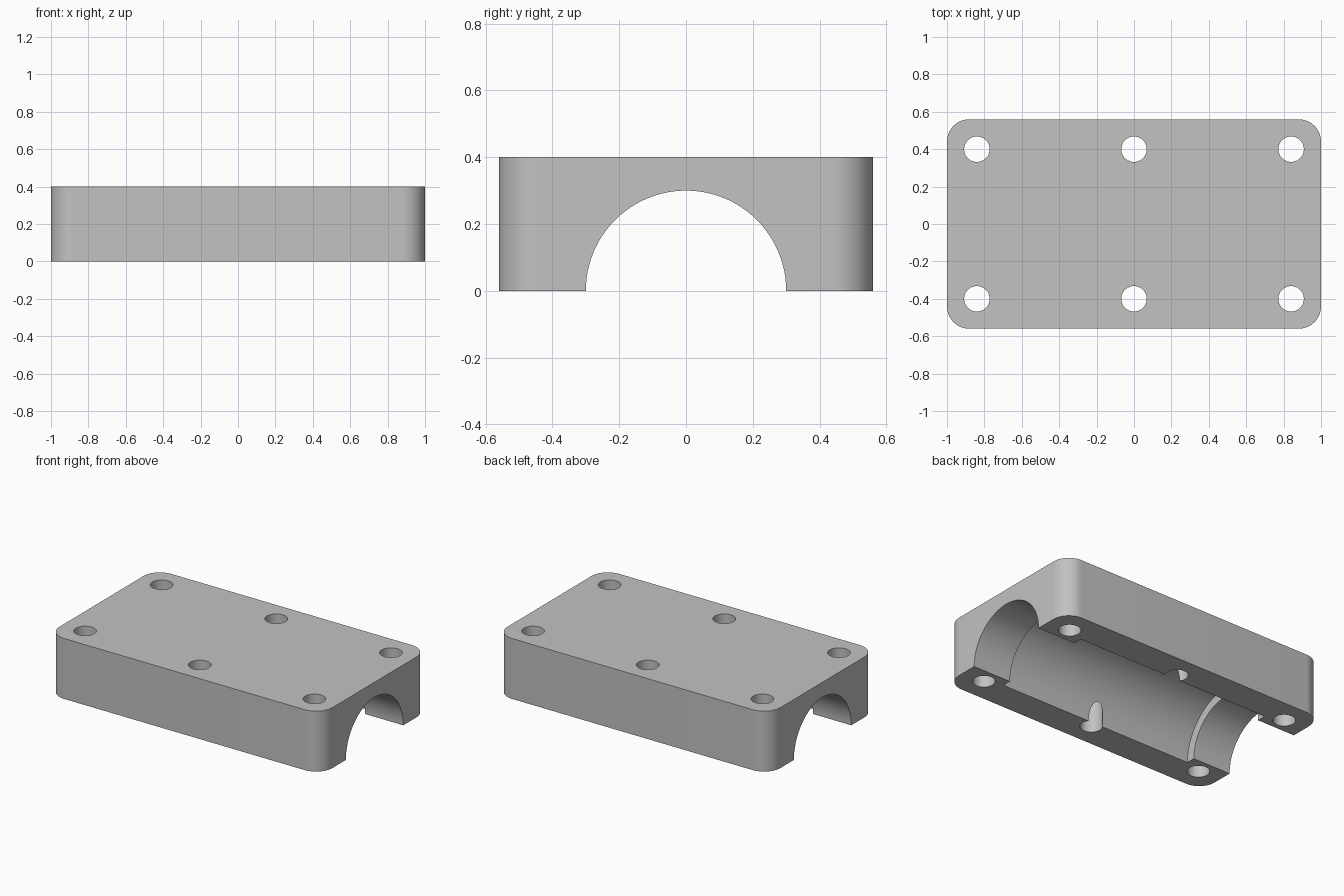
import bpy
import bmesh
import math
from mathutils import Matrix

old = bpy.data.objects.get("Cube")
if old:
    bpy.data.objects.remove(old, do_unlink=True)

LENGTH, DEPTH, HEIGHT = 2.0, 1.12, 0.4
CORNER = 0.12
HOLE_R, HOLE_X, HOLE_Y = 0.068, 0.84, 0.4
END_R, MID_R, MID_HALF = 0.3, 0.36, 0.72

# Plain grey material
grey = bpy.data.materials.new("plain grey")
grey.use_nodes = True
color = (0.54, 0.54, 0.54, 1)
grey.diffuse_color = color
grey.node_tree.nodes["Principled BSDF"].inputs["Base Color"].default_value = color


def make_object(name, bm):
    mesh = bpy.data.meshes.new(name)
    bm.to_mesh(mesh)
    bm.free()
    mesh.materials.append(grey)
    obj = bpy.data.objects.new(name, mesh)
    bpy.context.collection.objects.link(obj)
    return obj


def cylinder(name, radius, length, matrix, segments):
    bm = bmesh.new()
    bmesh.ops.create_cone(bm, cap_ends=True, segments=segments, radius1=radius,
                          radius2=radius, depth=length, matrix=matrix)
    return make_object(name, bm)


def cut(target, cutter):
    cutter.hide_render = True
    mod = target.modifiers.new("cut", "BOOLEAN")
    mod.operation = "DIFFERENCE"
    mod.solver = "EXACT"
    mod.object = cutter
    bpy.context.view_layer.objects.active = target
    bpy.ops.object.modifier_apply(modifier=mod.name)
    bpy.data.objects.remove(cutter, do_unlink=True)


# Block with rounded upright corners
bm = bmesh.new()
bmesh.ops.create_cube(bm, size=1, matrix=Matrix.Translation((0, 0, HEIGHT / 2))
                      @ Matrix.Diagonal((LENGTH, DEPTH, HEIGHT, 1)))
upright = [e for e in bm.edges if abs(e.verts[0].co.z - e.verts[1].co.z) > 0.1]
bmesh.ops.bevel(bm, geom=upright, offset=CORNER, segments=12, profile=0.5,
                affect="EDGES")
block = make_object("clamp_block", bm)

# Lengthwise half-round channel, wider between the two end collars
along_x = Matrix.Rotation(math.pi / 2, 4, "Y")
cut(block, cylinder("channel_cutter", END_R, LENGTH + 0.4, along_x, 96))
cut(block, cylinder("wide_channel_cutter", MID_R, MID_HALF * 2, along_x, 96))

# Six bolt holes
for x in (-HOLE_X, 0, HOLE_X):
    for y in (-HOLE_Y, HOLE_Y):
        place = Matrix.Translation((x, y, HEIGHT / 2))
        cut(block, cylinder("hole_cutter", HOLE_R, HEIGHT + 0.4, place, 48))

# Smooth curved walls, crisp edges
bpy.ops.object.select_all(action="DESELECT")
block.select_set(True)
bpy.context.view_layer.objects.active = block
bpy.ops.object.shade_smooth_by_angle(angle=math.radians(30))
